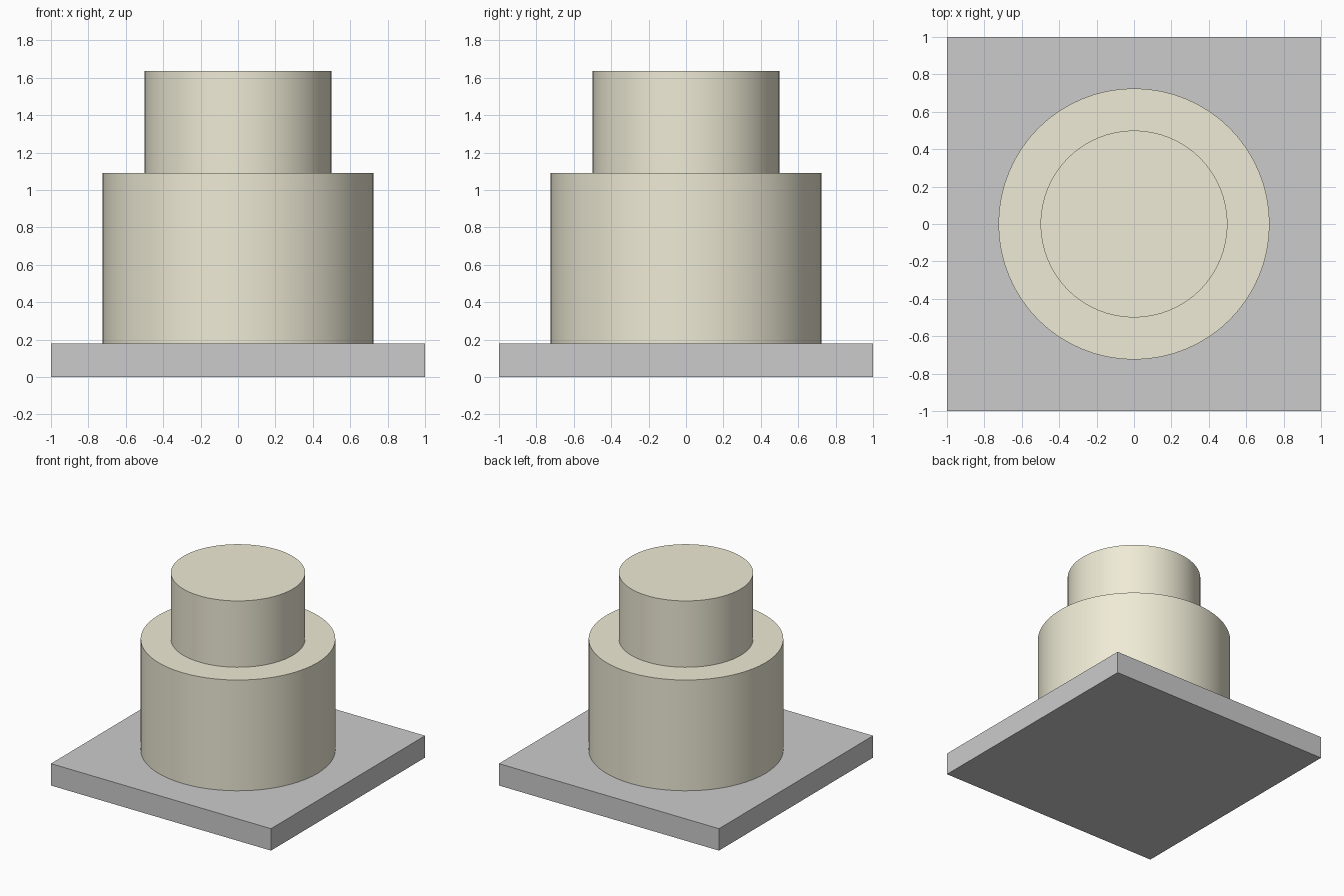
import bpy, math

if "Cube" in bpy.data.objects:
    bpy.data.objects.remove(bpy.data.objects["Cube"])

SIDES = 64
BOARD_TOP = 0.18

cream = bpy.data.materials.new("cream_icing")
cream.diffuse_color = (0.86, 0.83, 0.67, 1.0)
cream.use_nodes = True
cream.node_tree.nodes["Principled BSDF"].inputs["Base Color"].default_value = cream.diffuse_color


def tier(name, radius, z0, z1):
    """Upright cake tier between two heights."""
    bpy.ops.mesh.primitive_cylinder_add(
        vertices=SIDES, radius=radius, depth=z1 - z0,
        location=(0, 0, (z0 + z1) / 2))
    obj = bpy.context.object
    obj.name = name
    obj.data.materials.append(cream)
    bpy.ops.object.shade_smooth_by_angle(angle=math.radians(30))
    return obj


# Square grey board
bpy.ops.mesh.primitive_cube_add(size=1, location=(0, 0, BOARD_TOP / 2))
board = bpy.context.object
board.name = "cake_board"
board.scale = (2, 2, BOARD_TOP)
bpy.ops.object.transform_apply(location=False, rotation=False, scale=True)

# Two stacked round tiers
tier("lower_tier", 0.725, BOARD_TOP, 1.09)
tier("upper_tier", 0.5, 1.09, 1.635)
